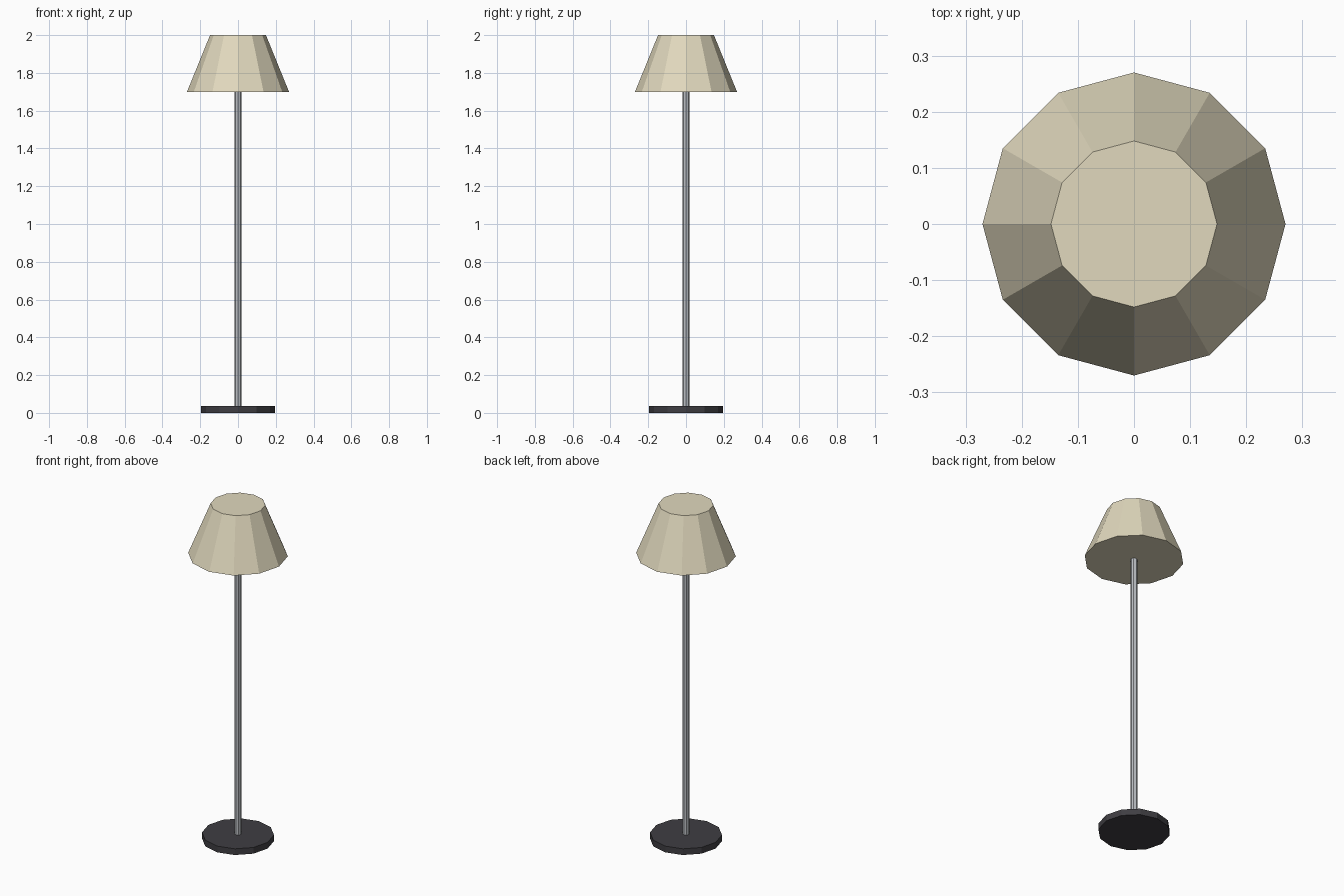
import bpy

if "Cube" in bpy.data.objects:
    bpy.data.objects.remove(bpy.data.objects["Cube"])


def material(name, color):
    mat = bpy.data.materials.new(name)
    mat.diffuse_color = (*color, 1.0)
    mat.use_nodes = True
    mat.node_tree.nodes["Principled BSDF"].inputs["Base Color"].default_value = mat.diffuse_color
    return mat


def frustum(name, sides, r_bottom, r_top, z_bottom, z_top, mat):
    """Flat-shaded capped cone section standing on the z axis."""
    bpy.ops.mesh.primitive_cone_add(
        vertices=sides, radius1=r_bottom, radius2=r_top,
        depth=z_top - z_bottom, location=(0, 0, (z_bottom + z_top) / 2))
    obj = bpy.context.object
    obj.name = name
    obj.data.materials.append(mat)
    return obj


cream = material("cream_fabric", (0.75, 0.69, 0.51))
metal = material("grey_metal", (0.50, 0.52, 0.55))
dark = material("dark_base", (0.05, 0.048, 0.055))

# Round foot
frustum("base", 12, 0.195, 0.195, 0.0, 0.037, dark)

# Slim upright, ending just inside the shade
frustum("pole", 8, 0.019, 0.019, 0.037, 1.72, metal)

# Closed, tapered shade
frustum("shade", 12, 0.27, 0.148, 1.70, 2.0, cream)
